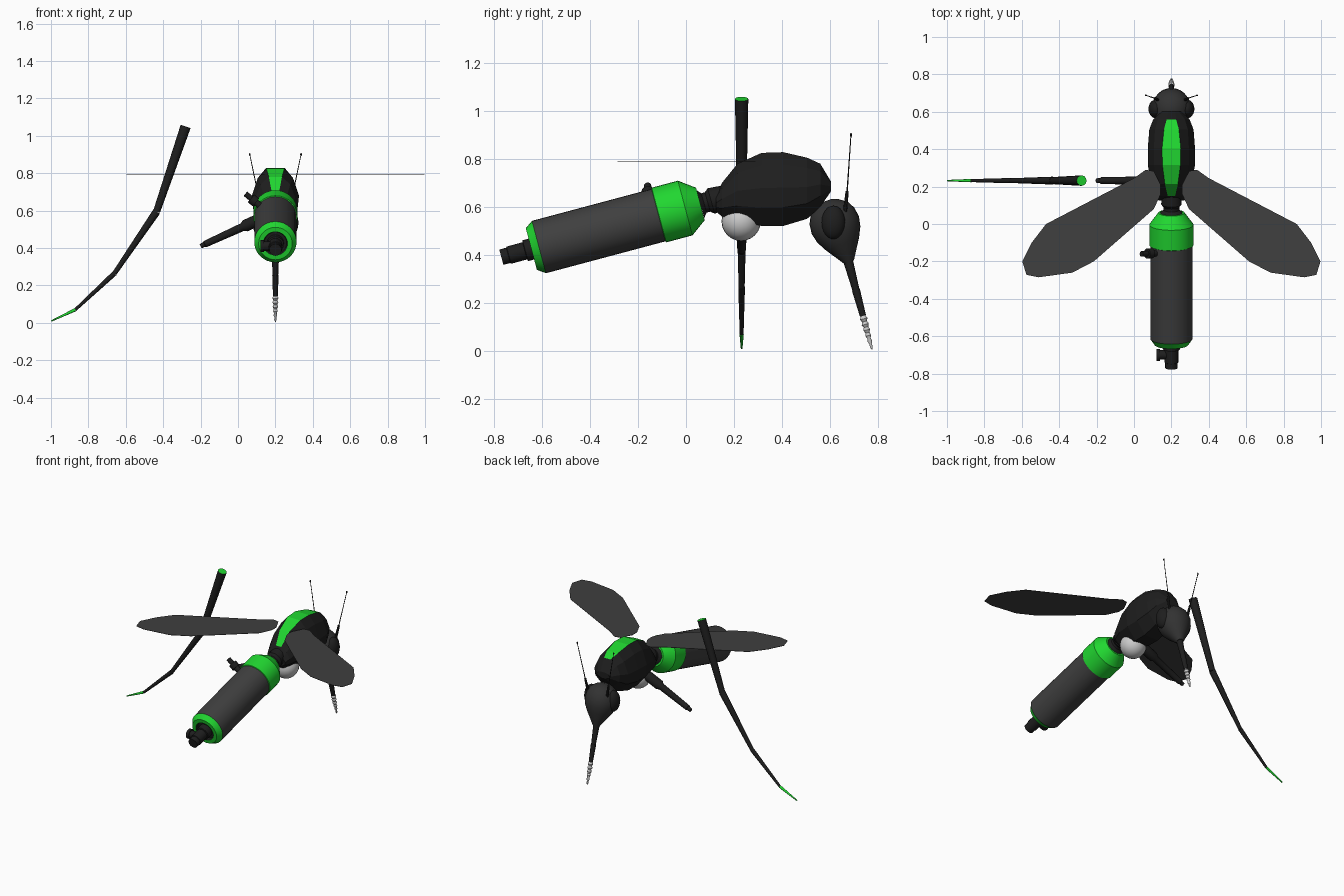
import bpy, bmesh, math
from mathutils import Vector, Matrix

cube = bpy.data.objects.get("Cube")
if cube:
    bpy.data.objects.remove(cube, do_unlink=True)

CX = 0.2  # centre plane of the body


def material(name, rgb, rough=0.6):
    m = bpy.data.materials.new(name)
    m.use_nodes = True
    m.diffuse_color = (*rgb, 1)
    bsdf = m.node_tree.nodes["Principled BSDF"]
    bsdf.inputs["Base Color"].default_value = (*rgb, 1)
    bsdf.inputs["Roughness"].default_value = rough
    return m


black = material("black", (0.013, 0.013, 0.013))
grey = material("dark grey", (0.05, 0.05, 0.05))
head_grey = material("head grey", (0.032, 0.032, 0.032))
green = material("bright green", (0.015, 0.68, 0.03))
silver = material("silver", (0.6, 0.6, 0.6))
smooth_parts = []


def finish(bm, name, mats, smooth=True):
    bmesh.ops.recalc_face_normals(bm, faces=bm.faces)
    mesh = bpy.data.meshes.new(name)
    bm.to_mesh(mesh)
    bm.free()
    for m in mats:
        mesh.materials.append(m)
    ob = bpy.data.objects.new(name, mesh)
    bpy.context.collection.objects.link(ob)
    if smooth:
        smooth_parts.append(ob)
    return ob


def skin(bm, rings):
    """Join successive vertex rings; returns the faces of each band."""
    bands = []
    for a, b in zip(rings, rings[1:]):
        n = len(a)
        bands.append([bm.faces.new((a[i], a[(i + 1) % n], b[(i + 1) % n], b[i])) for i in range(n)])
    return bands


def lathe(name, start, end, profile, mats, colours=None, segs=16):
    """Turn (distance, radius) pairs round the line from start to end.
    Distance is a fraction of the line; colours index each band, caps included."""
    start, end = Vector(start), Vector(end)
    axis = end - start
    turn = axis.to_track_quat("Z", "Y")
    bm = bmesh.new()
    rings = []
    for t, r in profile:
        rings.append([bm.verts.new(start + axis * t + turn @ Vector(
            (r * math.cos(k * math.tau / segs), r * math.sin(k * math.tau / segs), 0)))
            for k in range(segs)])
    bands = [[bm.faces.new(rings[0])]] + skin(bm, rings) + [[bm.faces.new(rings[-1])]]
    for band, c in zip(bands, colours or [0] * len(bands)):
        for f in band:
            f.material_index = c
    return finish(bm, name, mats)


def rod(name, a, b, ra, rb, mat, segs=12):
    return lathe(name, a, b, [(0, ra), (1, rb)], [mat], segs=segs)


def ball(name, centre, size, mat, segs=24):
    bm = bmesh.new()
    bmesh.ops.create_uvsphere(bm, u_segments=segs, v_segments=segs // 2, radius=1,
                              matrix=Matrix.Translation(centre) @ Matrix.Diagonal((*size, 1)))
    return finish(bm, name, [mat])


# Abdomen canister with green collar and tail rim
A, B = (CX, -0.645, 0.424), (CX, 0.06, 0.612)
lathe("abdomen", A, B,
      [(0.02, 0.06), (0, 0.065), (0, 0.09), (0.04, 0.11), (0.045, 0.113), (0.752, 0.113),
       (0.755, 0.118), (0.91, 0.118), (1, 0.07)],
      [grey, green, black], [2, 2, 1, 1, 1, 0, 1, 1, 1, 1], segs=32)
lathe("neck", B, (CX, 0.16, 0.64), [(0, 0.06), (0.15, 0.042), (0.3, 0.042), (0.45, 0.055), (1, 0.05)], [black])

# Tail coupling and its side outlet
lathe("tail_coupling", A, (CX, -0.77, 0.39),
      [(-0.2, 0.045), (0.2, 0.045), (0.22, 0.037), (0.75, 0.037), (0.77, 0.033), (1, 0.033)], [black])
rod("tail_outlet", (CX, -0.70, 0.41), (CX - 0.06, -0.70, 0.41), 0.025, 0.025, black)
rod("tail_outlet_cap", (CX - 0.06, -0.70, 0.41), (CX - 0.08, -0.70, 0.41), 0.032, 0.032, black)

# Valve on the abdomen shoulder
lathe("side_valve", (0.125, -0.155, 0.62), (0.04, -0.16, 0.69),
      [(0, 0.018), (0.35, 0.018), (0.35, 0.027), (0.65, 0.027), (0.65, 0.015), (1, 0.015)], [black])

# Faceted thorax: (y, bottom, top, half width, half width of the top strip)
stations = [(0.125, 0.58, 0.65, 0.07, 0.02), (0.15, 0.56, 0.70, 0.085, 0.02),
            (0.215, 0.545, 0.78, 0.11, 0.035), (0.315, 0.52, 0.825, 0.13, 0.048),
            (0.405, 0.52, 0.828, 0.13, 0.05), (0.505, 0.55, 0.805, 0.122, 0.04),
            (0.56, 0.60, 0.78, 0.1, 0.025), (0.605, 0.665, 0.705, 0.05, 0.02)]
bm = bmesh.new()
rings = []
for y, lo, hi, w, s in stations:
    half = [(s, 1), (w * 0.72, 0.83), (w * 0.97, 0.52), (w * 0.9, 0.25), (w * 0.4, 0)]
    section = half + [(-x, h) for x, h in reversed(half)]
    rings.append([bm.verts.new((CX + x, y, lo + (hi - lo) * h)) for x, h in section])
bands = skin(bm, rings)
for band in bands[1:-1]:
    band[-1].material_index = 1  # strip along the back
bm.faces.new(rings[0])
bm.faces.new(rings[-1])
finish(bm, "thorax", [black, green], smooth=False)

ball("belly_ball", (CX, 0.23, 0.54), (0.082, 0.082, 0.082), silver)

# Head: a ball drawn out to a snout
lathe("head", (CX, 0.585, 0.625), (CX, 0.68, 0.37),
      [(0, 0.02), (0.04, 0.05), (0.13, 0.083), (0.25, 0.1), (0.4, 0.105), (0.55, 0.096),
       (0.7, 0.075), (0.88, 0.043), (1, 0.022)], [head_grey], segs=24)

# Snout tube and fluted drill
P, Q, R = Vector((CX, 0.672, 0.39)), Vector((CX, 0.738, 0.145)), Vector((CX, 0.776, 0.005))
lathe("snout_tube", P, Q, [(0, 0.021), (0.55, 0.015), (0.55, 0.017), (1, 0.013)], [black])
flutes = [(k / 12, (0.017 if k % 2 else 0.011) * (1 - 0.75 * (k / 12) ** 2)) for k in range(12)]
lathe("drill", Q, R, flutes + [(1, 0.002)], [silver], segs=10)

# Eyes, antennae and wings on both sides
wing = [(0.095, 0.283), (0.137, 0.29), (0.20, 0.245), (0.67, 0), (0.747, -0.1), (0.797, -0.2),
        (0.775, -0.272), (0.71, -0.285), (0.53, -0.26), (0.415, -0.2), (0.094, 0.08),
        (0.057, 0.16), (0.057, 0.21)]
for side, label in ((1, "left"), (-1, "right")):
    ball(label + "_eye", (CX + side * 0.083, 0.615, 0.535), (0.04, 0.05, 0.07), black)
    base, joint, tip = [Vector((CX + side * x, y, z)) for x, y, z in
                        ((0.07, 0.662, 0.57), (0.088, 0.672, 0.665), (0.137, 0.688, 0.9))]
    rod(label + "_antenna_base", base, joint, 0.009, 0.007, black, 8)
    rod(label + "_antenna", joint, tip, 0.003, 0.002, black, 6)
    ball(label + "_antenna_tip", tip, (0.005, 0.005, 0.008), black, 8)
    bm = bmesh.new()
    outline = [bm.verts.new((CX + side * x, y, 0.79)) for x, y in wing]
    face = bm.faces.new(outline)
    face.normal_update()
    top = bmesh.ops.extrude_face_region(bm, geom=[face])["geom"]
    bmesh.ops.translate(bm, vec=(0, 0, 0.002), verts=[v for v in top if isinstance(v, bmesh.types.BMVert)])
    finish(bm, label + "_wing", [grey], smooth=False)

# Long jointed leg with green foot and green top cap
knees = [(-0.28, 1.05, 0.028), (-0.435, 0.595, 0.021), (-0.66, 0.265, 0.014),
         (-0.87, 0.07, 0.009), (-0.998, 0.01, 0.004)]
for i, ((x0, z0, r0), (x1, z1, r1)) in enumerate(zip(knees, knees[1:])):
    foot = i == 3
    lathe("foot" if foot else f"leg_segment_{i + 1}", (x0, 0.232, z0), (x1, 0.232, z1),
          [(0, r0), (1, r1 * 0.9)], [black, green], [int(foot or i == 0), int(foot), int(foot)], segs=12)

# Short leg stump under the thorax
lathe("leg_stump", (0.14, 0.232, 0.565), (-0.2, 0.232, 0.41),
      [(0, 0.032), (0.3, 0.032), (0.34, 0.022), (0.93, 0.018), (0.94, 0.014), (1, 0.012)], [black])

bpy.ops.object.select_all(action="DESELECT")
for ob in smooth_parts:
    ob.select_set(True)
bpy.context.view_layer.objects.active = smooth_parts[0]
bpy.ops.object.shade_smooth_by_angle(angle=math.radians(35))
